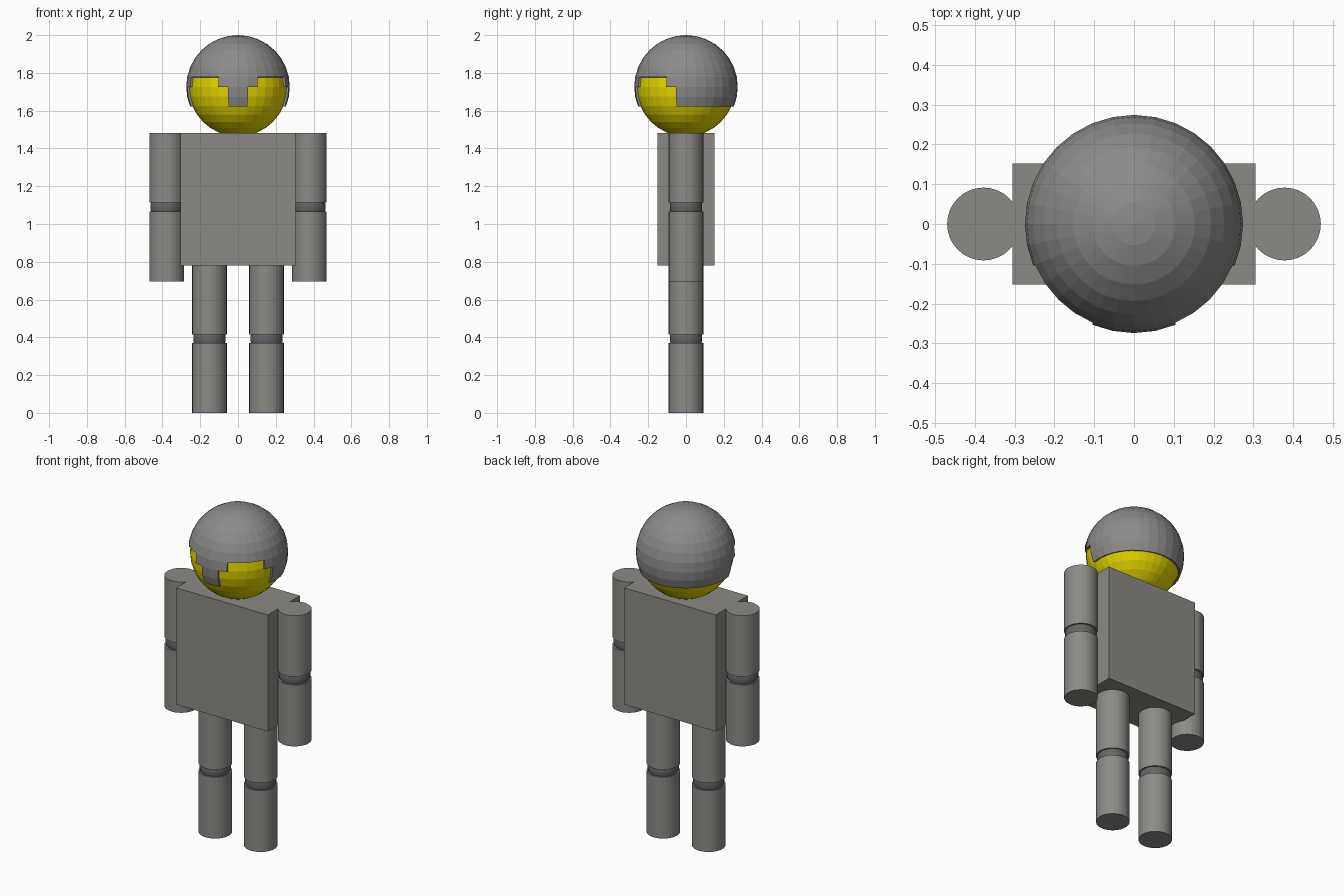
import bpy, bmesh
from math import atan2, asin, degrees

if "Cube" in bpy.data.objects:
    bpy.data.objects.remove(bpy.data.objects["Cube"])

HEAD_Z = 1.726
LIMB_R = 0.0915


def material(name, r, g, b):
    mat = bpy.data.materials.new(name)
    mat.diffuse_color = (r, g, b, 1)
    mat.use_nodes = True
    mat.node_tree.nodes["Principled BSDF"].inputs["Base Color"].default_value = mat.diffuse_color
    return mat


grey = material("grey", 0.26, 0.255, 0.24)
helmet_grey = material("helmet_grey", 0.26, 0.255, 0.25)
dark = material("dark_grey", 0.13, 0.13, 0.13)
yellow = material("yellow", 0.8, 0.68, 0.0)


def finish(name, bm, loc, mat):
    mesh = bpy.data.meshes.new(name)
    bm.to_mesh(mesh)
    bm.free()
    mesh.materials.append(mat)
    obj = bpy.data.objects.new(name, mesh)
    obj.location = loc
    bpy.context.collection.objects.link(obj)
    return obj


def sphere_bm(r):
    bm = bmesh.new()
    bmesh.ops.create_uvsphere(bm, u_segments=32, v_segments=16, radius=r)
    return bm


def cylinder(name, x, z0, z1):
    bm = bmesh.new()
    bmesh.ops.create_cone(bm, cap_ends=True, segments=32, radius1=LIMB_R,
                          radius2=LIMB_R, depth=z1 - z0)
    return finish(name, bm, (x, 0, (z0 + z1) / 2), grey)


# Torso block
bm = bmesh.new()
bmesh.ops.create_cube(bm, size=1)
bmesh.ops.scale(bm, vec=(0.61, 0.304, 0.702), verts=bm.verts)
finish("torso", bm, (0, 0, 1.132), grey)

# Limbs: two cylinders around a ball joint, on both sides
limbs = [("arm", 0.378, 0.696, 1.065, 1.115, 1.483),
         ("leg", 0.151, 0.0, 0.369, 0.414, 0.785)]
for side, s in (("left", 1), ("right", -1)):
    for part, x, z0, z1, z2, z3 in limbs:
        cylinder(f"{side}_lower_{part}", s * x, z0, z1)
        cylinder(f"{side}_upper_{part}", s * x, z2, z3)
        finish(f"{side}_{part}_joint", sphere_bm(0.086),
               (s * x, 0, (z1 + z2) / 2), dark)

# Yellow head
finish("head", sphere_bm(0.262), (0, 0, HEAD_Z), yellow)

# Helmet: sphere shell, open below, with stepped eye openings beside a nose guard
bm = sphere_bm(0.274)
cut = []
for f in bm.faces:
    c = f.calc_center_median()
    lat = degrees(asin(c.z / c.length))
    turn = abs(degrees(atan2(c.x, -c.y)))   # angle away from the front
    eye_low = lat < 0 and 11.25 < turn < 78.75
    eye_high = 0 < lat < 11.25 and 22.5 < turn < 67.5
    if lat < -22.5 or eye_low or eye_high:
        cut.append(f)
bmesh.ops.delete(bm, geom=cut, context='FACES')
helmet = finish("helmet", bm, (0, 0, HEAD_Z), helmet_grey)
shell = helmet.modifiers.new("thickness", 'SOLIDIFY')
shell.thickness = 0.022
shell.offset = -1
